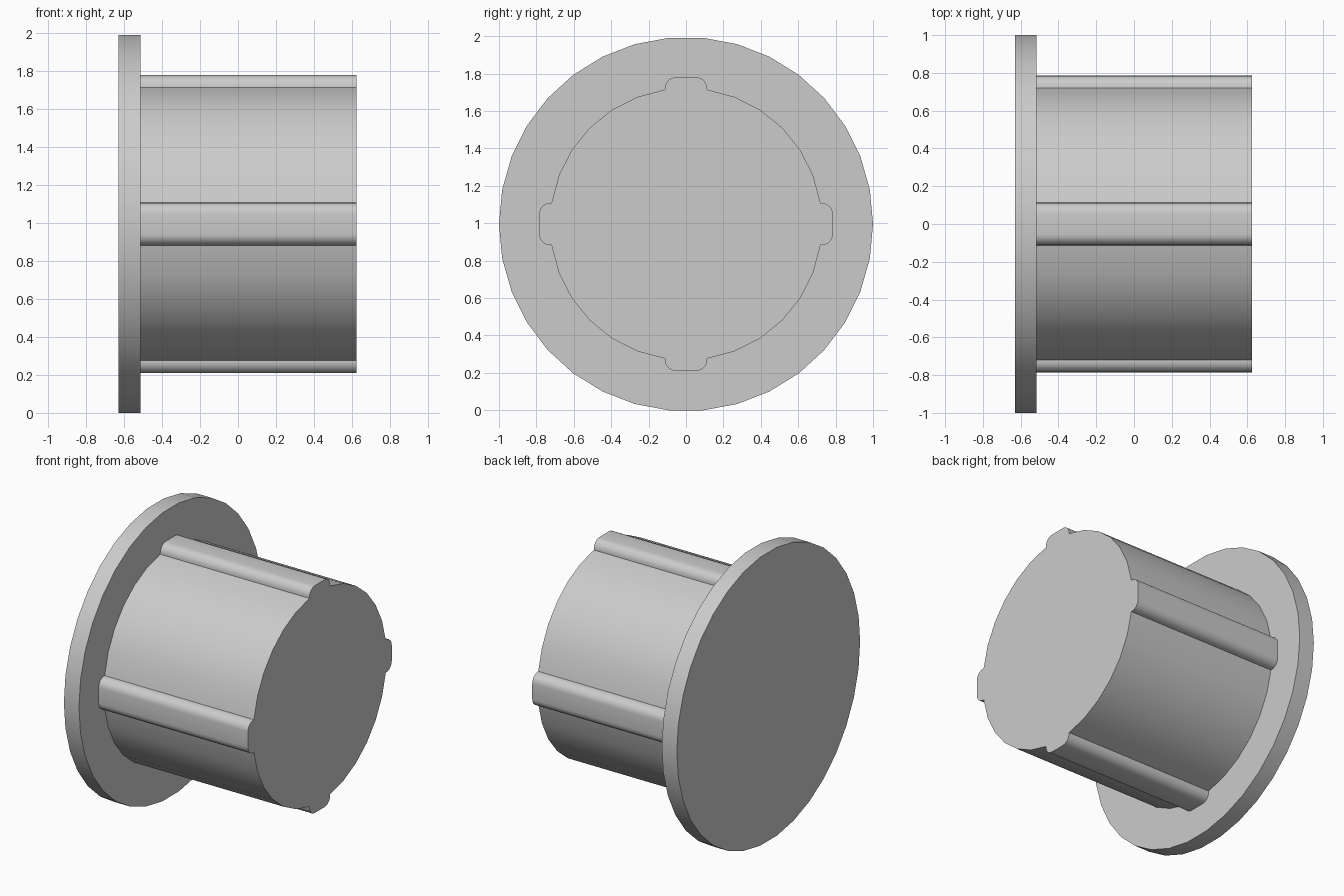
import bpy, bmesh
from math import sin, cos, pi, radians

cube = bpy.data.objects.get("Cube")
if cube:
    bpy.data.objects.remove(cube)

AXIS_Z = 0.995  # height of the plug's axis

grey = bpy.data.materials.new("light grey plastic")
grey.use_nodes = True
colour = (0.6, 0.6, 0.6, 1)
grey.diffuse_color = colour
grey.node_tree.nodes["Principled BSDF"].inputs["Base Color"].default_value = colour


def polar(r, a):
    return r * cos(a), r * sin(a)


def extrude_profile(name, points, x0, x1):
    """Extrude a closed (y, z) outline along x."""
    bm = bmesh.new()
    face = bm.faces.new([bm.verts.new((x0, y, z + AXIS_Z)) for y, z in points])
    out = bmesh.ops.extrude_face_region(bm, geom=[face])
    verts = [v for v in out["geom"] if isinstance(v, bmesh.types.BMVert)]
    bmesh.ops.translate(bm, verts=verts, vec=(x1 - x0, 0, 0))
    bmesh.ops.recalc_face_normals(bm, faces=bm.faces)
    mesh = bpy.data.meshes.new(name)
    bm.to_mesh(mesh)
    bm.free()
    mesh.materials.append(grey)
    obj = bpy.data.objects.new(name, mesh)
    bpy.context.collection.objects.link(obj)
    bpy.ops.object.select_all(action="DESELECT")
    obj.select_set(True)
    bpy.context.view_layer.objects.active = obj
    bpy.ops.object.shade_smooth_by_angle(angle=radians(32))
    return obj


# Flange disc
flange = [polar(1.0, 2 * pi * i / 34) for i in range(34)]
extrude_profile("flange", flange, -0.63, -0.515)

# Barrel outline: one quarter is a round-cornered rib followed by an arc
HALF, OUTER, FILLET, STEPS = 0.113, 0.785, 0.06, 6
corner = [(OUTER - FILLET + FILLET * cos(a), HALF - FILLET + FILLET * sin(a))
          for a in (pi / 2 * i / STEPS for i in range(STEPS + 1))]
rib = [(u, -v) for u, v in reversed(corner)] + corner
arc = [polar(0.728, radians(9 + 12 * i)) for i in range(7)]
arc[0] = (0.719, HALF)
arc[-1] = (HALF, 0.719)
quarter = rib + arc

barrel = []
for k in range(4):
    c, s = round(cos(k * pi / 2)), round(sin(k * pi / 2))
    barrel += [(c * u - s * v, s * u + c * v) for u, v in quarter]
extrude_profile("ribbed_barrel", barrel, -0.515, 0.625)
